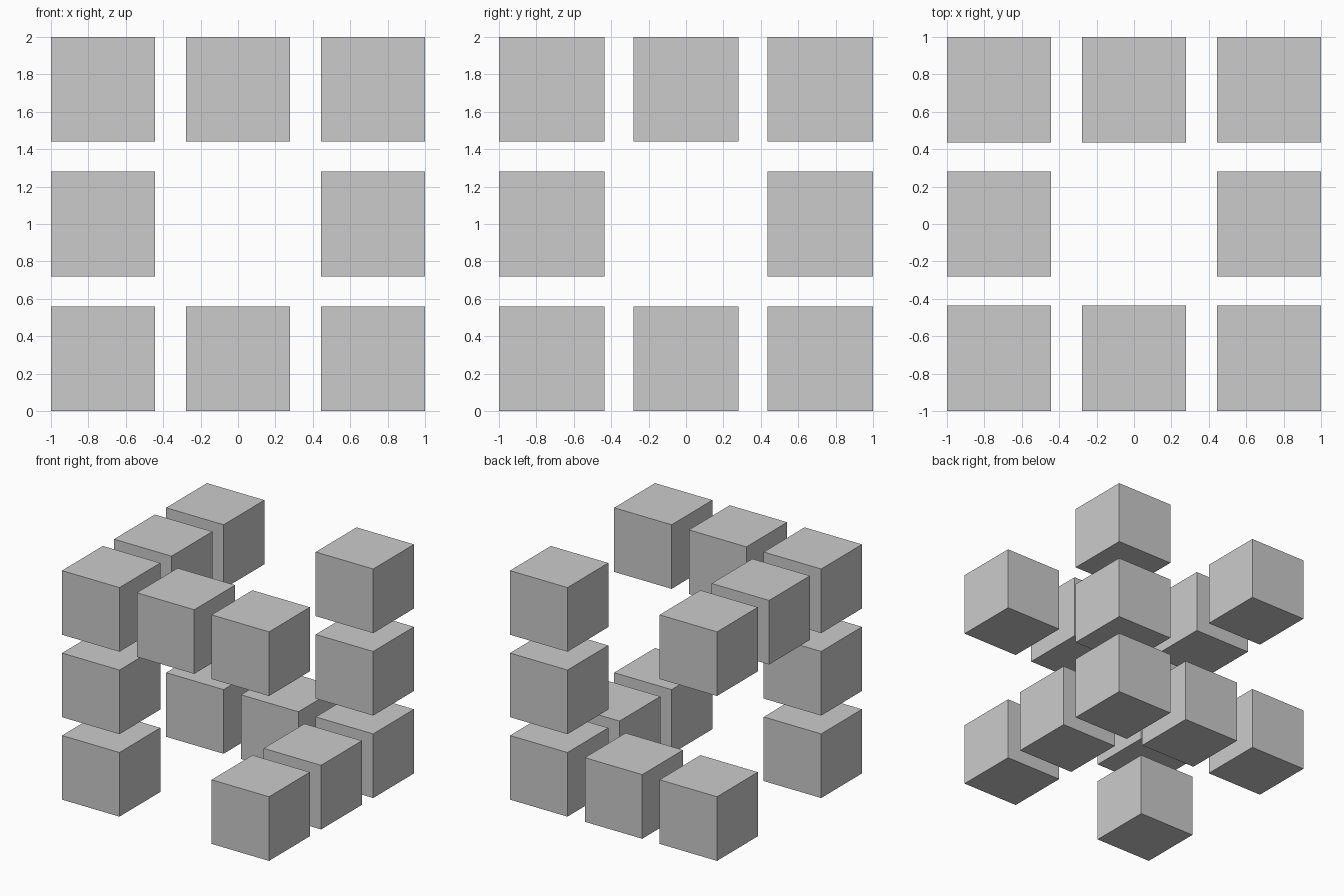
import bpy

if "Cube" in bpy.data.objects:
    bpy.data.objects.remove(bpy.data.objects["Cube"])

# Block size and centre-to-centre spacing on each axis
SIZE = (0.555, 0.563, 0.56)
STEP = tuple((2 - s) / 2 for s in SIZE)


def block(name, i, j, k):
    """Add one block at grid cell (i, j, k), each index -1, 0 or 1."""
    bpy.ops.mesh.primitive_cube_add(
        size=1, location=(i * STEP[0], j * STEP[1], 1 + k * STEP[2]))
    ob = bpy.context.object
    ob.name = name
    ob.scale = SIZE
    bpy.ops.object.transform_apply(location=False, rotation=False, scale=True)


# Top layer: L of five blocks along the left and front edges, plus far corner
for n, (i, j) in enumerate([(-1, 1), (-1, 0), (-1, -1), (0, -1), (1, -1), (1, 1)]):
    block(f"top_block_{n + 1}", i, j, 1)

# Middle layer: two opposite posts
block("middle_block_front_left", -1, -1, 0)
block("middle_block_back_right", 1, 1, 0)

# Bottom layer: L along the back and right edges, plus near corner
for n, (i, j) in enumerate([(-1, 1), (0, 1), (1, 1), (1, 0), (1, -1), (-1, -1)]):
    block(f"bottom_block_{n + 1}", i, j, -1)
